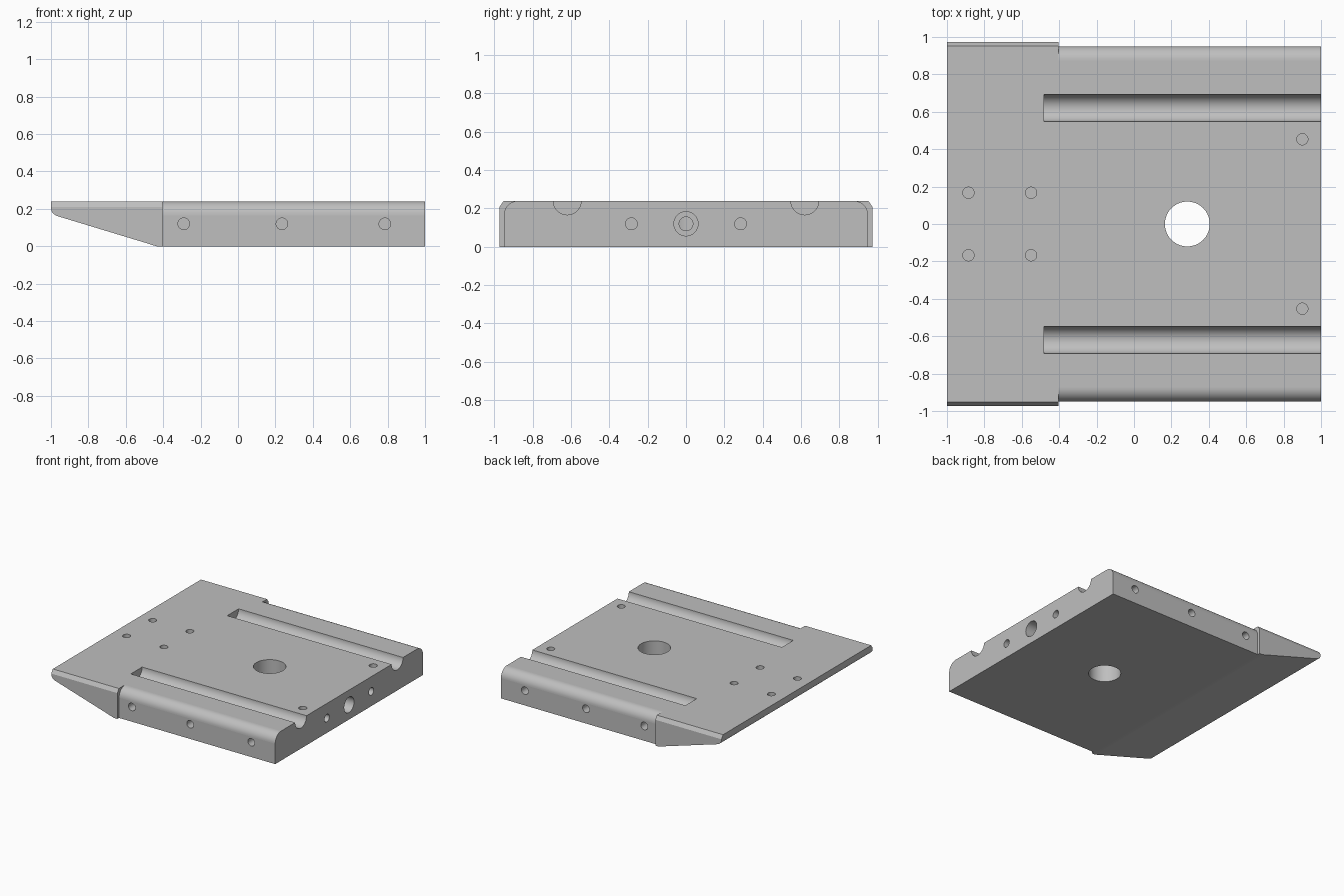
import bpy
import bmesh
from math import cos, sin, pi
from mathutils import Vector

cube = bpy.data.objects.get("Cube")
if cube:
    bpy.data.objects.remove(cube, do_unlink=True)

HEIGHT = 0.24
MID = HEIGHT / 2
STEP_X = -0.405

grey = bpy.data.materials.new("machined_grey")
grey.use_nodes = True
grey.diffuse_color = (0.52, 0.52, 0.52, 1)
grey.node_tree.nodes["Principled BSDF"].inputs["Base Color"].default_value = grey.diffuse_color


def prism(name, points, sweep):
    """Closed planar profile swept along a vector."""
    bm = bmesh.new()
    face = bm.faces.new([bm.verts.new(p) for p in points])
    result = bmesh.ops.extrude_face_region(bm, geom=[face])
    verts = [g for g in result["geom"] if isinstance(g, bmesh.types.BMVert)]
    bmesh.ops.translate(bm, verts=verts, vec=sweep)
    bmesh.ops.recalc_face_normals(bm, faces=bm.faces)
    mesh = bpy.data.meshes.new(name)
    bm.to_mesh(mesh)
    bm.free()
    mesh.materials.append(grey)
    obj = bpy.data.objects.new(name, mesh)
    bpy.context.collection.objects.link(obj)
    return obj


def arc(cx, cy, r, start, end, steps):
    return [(cx + r * cos(start + (end - start) * i / steps),
             cy + r * sin(start + (end - start) * i / steps)) for i in range(steps + 1)]


def bezier(a, b, c, steps=8):
    a, b, c = Vector(a), Vector(b), Vector(c)
    return [tuple(a * (1 - t) ** 2 + b * 2 * t * (1 - t) + c * t * t)
            for t in (i / steps for i in range(steps + 1))]


def combine(target, tool, operation):
    mod = target.modifiers.new(operation.lower(), "BOOLEAN")
    mod.operation = operation
    mod.solver = "EXACT"
    mod.object = tool
    bpy.context.view_layer.objects.active = target
    bpy.ops.object.modifier_apply(modifier=mod.name)
    bpy.data.objects.remove(tool, do_unlink=True)


def drill(target, start, direction, radius, sides=32):
    """Cut a round hole from start along direction (its length is the depth)."""
    direction = Vector(direction)
    axis = direction.normalized()
    u = axis.orthogonal().normalized()
    v = axis.cross(u)
    begin = Vector(start) - axis * 0.05
    ring = [begin + (u * cos(a) + v * sin(a)) * radius
            for a in (2 * pi * i / sides for i in range(sides))]
    cutter = prism("hole_cutter", ring, direction + axis * 0.05)
    cutter.hide_render = True
    combine(target, cutter, "DIFFERENCE")


# Main body: rounded upper long edges
half, r = 0.95, 0.075
section = [(half, 0)] + arc(half - r, HEIGHT - r, r, 0, pi / 2, 12)
section += [(-y, z) for y, z in reversed(section)]
plate = prism("base_plate", [(STEP_X - 0.01, y, z) for y, z in section], (1.01 - STEP_X, 0, 0))

# Wider head: wedge underside, chamfered upper ends
half = 0.972
section = [(half, 0), (half, HEIGHT - 0.03), (half - 0.02, HEIGHT)]
section += [(-y, z) for y, z in reversed(section)]
head = prism("head", [(-1, y, z) for y, z in section], (1 + STEP_X, 0, 0))
side = [(-0.3, HEIGHT + 0.1), (-1.1, HEIGHT + 0.1), (-1.1, 0.205)]
side += bezier((-1, 0.205), (-1, 0.17), (-0.955, 0.158))
side += bezier((-0.49, 0.017), (-0.45, 0.004), (-0.435, 0), 5)
side += [(-0.3, 0)]
wedge = prism("wedge_envelope", [(x, -1.2, z) for x, z in side], (0, 2.4, 0))
combine(head, wedge, "INTERSECT")
combine(plate, head, "UNION")

# Half-round grooves open at the right-hand end
for s in (-1, 1):
    ring = [(-0.48, y, z) for y, z in arc(s * 0.62, HEIGHT, 0.073, 0, 2 * pi, 48)[:-1]]
    combine(plate, prism("groove_cutter", ring, (1.6, 0, 0)), "DIFFERENCE")

# Central through hole and stepped cross bore leading into it
drill(plate, (0.285, 0, HEIGHT), (0, 0, -0.3), 0.12, 64)
drill(plate, (1, 0, MID), (-0.12, 0, 0), 0.063, 48)
drill(plate, (1, 0, MID), (-0.66, 0, 0), 0.036)

# Small blind holes on top, end and sides
for s in (-1, 1):
    drill(plate, (-0.885, s * 0.167, HEIGHT), (0, 0, -0.07), 0.03)
    drill(plate, (-0.55, s * 0.167, HEIGHT), (0, 0, -0.12), 0.03)
    drill(plate, (0.9, s * 0.453, HEIGHT), (0, 0, -0.12), 0.03)
    drill(plate, (1, s * 0.285, MID), (-0.15, 0, 0), 0.031)
    for x in (-0.29, 0.235, 0.785):
        drill(plate, (x, s * 0.95, MID), (0, -s * 0.15, 0), 0.031)

# Smooth curved faces, keep the broad planes flat
bpy.ops.object.select_all(action="DESELECT")
plate.select_set(True)
bpy.context.view_layer.objects.active = plate
bpy.ops.object.shade_smooth_by_angle(angle=pi / 6)
for face in plate.data.polygons:
    if face.area > 0.04:
        face.use_smooth = False
